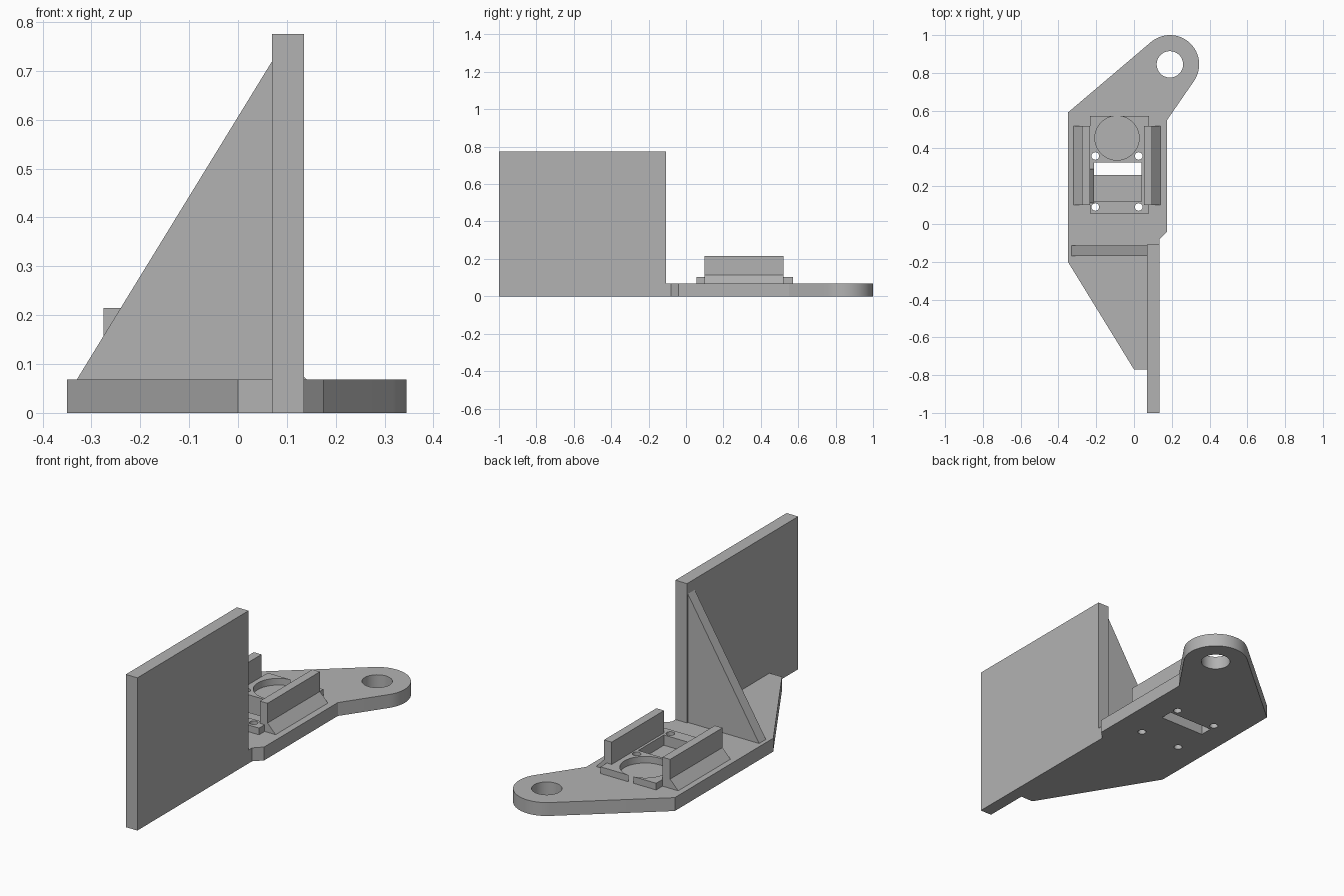
import bpy, bmesh, math
from mathutils import Vector

cube = bpy.data.objects.get("Cube")
if cube:
    bpy.data.objects.remove(cube, do_unlink=True)

grey = bpy.data.materials.new("light_grey")
grey.use_nodes = True
COLOUR = (0.45, 0.45, 0.45, 1)
grey.diffuse_color = COLOUR
grey.node_tree.nodes["Principled BSDF"].inputs["Base Color"].default_value = COLOUR

T = 0.068            # base thickness
FRAME_TOP = 0.102    # top of the raised frame


def prism(name, outline, low, high, axis="z"):
    """Extrude a closed outline: (x, y) along z, or (x, z) along y."""
    bm = bmesh.new()
    place = (lambda p: (p[0], p[1], low)) if axis == "z" else (lambda p: (p[0], low, p[1]))
    face = bm.faces.new([bm.verts.new(place(p)) for p in outline])
    grown = bmesh.ops.extrude_face_region(bm, geom=[face])["geom"]
    step = Vector((0, 0, high - low)) if axis == "z" else Vector((0, high - low, 0))
    bmesh.ops.translate(bm, vec=step, verts=[g for g in grown if isinstance(g, bmesh.types.BMVert)])
    bmesh.ops.recalc_face_normals(bm, faces=bm.faces[:])
    mesh = bpy.data.meshes.new(name)
    bm.to_mesh(mesh)
    bm.free()
    mesh.materials.append(grey)
    obj = bpy.data.objects.new(name, mesh)
    bpy.context.collection.objects.link(obj)
    return obj


def box(name, x0, x1, y0, y1, z0, z1):
    return prism(name, [(x0, y0), (x1, y0), (x1, y1), (x0, y1)], z0, z1)


def arc(cx, cy, r, start, end, steps):
    angles = [start + (end - start) * i / steps for i in range(steps + 1)]
    return [(cx + r * math.cos(a), cy + r * math.sin(a)) for a in angles]


def cylinder(name, cx, cy, r, z0, z1, sides=48):
    return prism(name, arc(cx, cy, r, 0, math.tau, sides)[:-1], z0, z1)


def cut(obj, make_cutters):
    """Subtract cutters from the object, bake the result, drop the cutters."""
    cutters = make_cutters()
    for c in cutters:
        c.hide_render = True
        mod = obj.modifiers.new("cut", "BOOLEAN")
        mod.operation, mod.solver, mod.object = "DIFFERENCE", "EXACT", c
    graph = bpy.context.evaluated_depsgraph_get()
    obj.data = bpy.data.meshes.new_from_object(obj.evaluated_get(graph))
    obj.modifiers.clear()
    for c in cutters:
        bpy.data.objects.remove(c, do_unlink=True)


# Base plate with a rounded eye blended by tangent lines
EYE, EYE_R = Vector((0.19, 0.845)), 0.155


def tangent_angle(point, side):
    d = Vector(point) - EYE
    return math.atan2(d.y, d.x) + side * math.acos(EYE_R / d.length)


right_neck, left_neck = (0.175, 0.55), (-0.35, 0.59)
eye_arc = arc(EYE.x, EYE.y, EYE_R, tangent_angle(right_neck, 1),
              tangent_angle(left_neck, -1) + math.tau, 32)
base = prism("base_plate", [(-0.35, -0.2), (0, -0.77), (0.07, -0.77), (0.07, -0.108),
                            (0.135, -0.108), (0.135, -0.08), (0.175, -0.04), right_neck]
             + eye_arc + [left_neck], 0, T)


def mount_cutters():
    # Screw holes, through slot and stepped pocket shared by plate and frame
    parts = [cylinder("screw_hole", x, y, 0.02, -0.1, 0.3, 24)
             for x in (-0.205, 0.025) for y in (0.09, 0.36)]
    parts.append(box("slot", -0.213, 0.04, 0.26, 0.325, -0.1, 0.3))
    parts.append(box("pocket", -0.213, 0.04, 0.12, 0.27, 0.05, 0.3))
    return parts


cut(base, lambda: mount_cutters() + [cylinder("eye_hole", EYE.x, EYE.y, 0.07, -0.1, 0.3)])

# Raised frame with a round recess
frame = box("raised_frame", -0.232, 0.08, 0.055, 0.571, T, FRAME_TOP)
cut(frame, lambda: mount_cutters() + [cylinder("round_recess", -0.09, 0.455, 0.117, T - 0.01, 0.3, 64)])

# Holder walls with sloped outer feet
for name, inner, way in (("left_holder_wall", 0.053, 1), ("right_holder_wall", -0.232, -1)):
    mid, out = inner + way * 0.043, inner + way * 0.088
    prism(name, [(inner, T), (out, T), (mid, 0.115), (mid, 0.215), (inner, 0.215)],
          0.1, 0.52, "y")

# Small sloped ledge inside the right holder wall
prism("inner_ledge", [(-0.232, FRAME_TOP), (-0.213, FRAME_TOP), (-0.232, 0.122)], 0.11, 0.29, "y")

# Upright panel and its triangular brace
box("upright_panel", 0.07, 0.135, -1, -0.108, 0, 0.775)
prism("brace", [(-0.33, T), (0.07, T), (0.07, 0.72)], -0.17, -0.115, "y")

# Smooth round walls, sharp edges elsewhere
for obj in (base, frame):
    bpy.ops.object.select_all(action="DESELECT")
    obj.select_set(True)
    bpy.context.view_layer.objects.active = obj
    bpy.ops.object.shade_smooth_by_angle(angle=math.radians(25))
